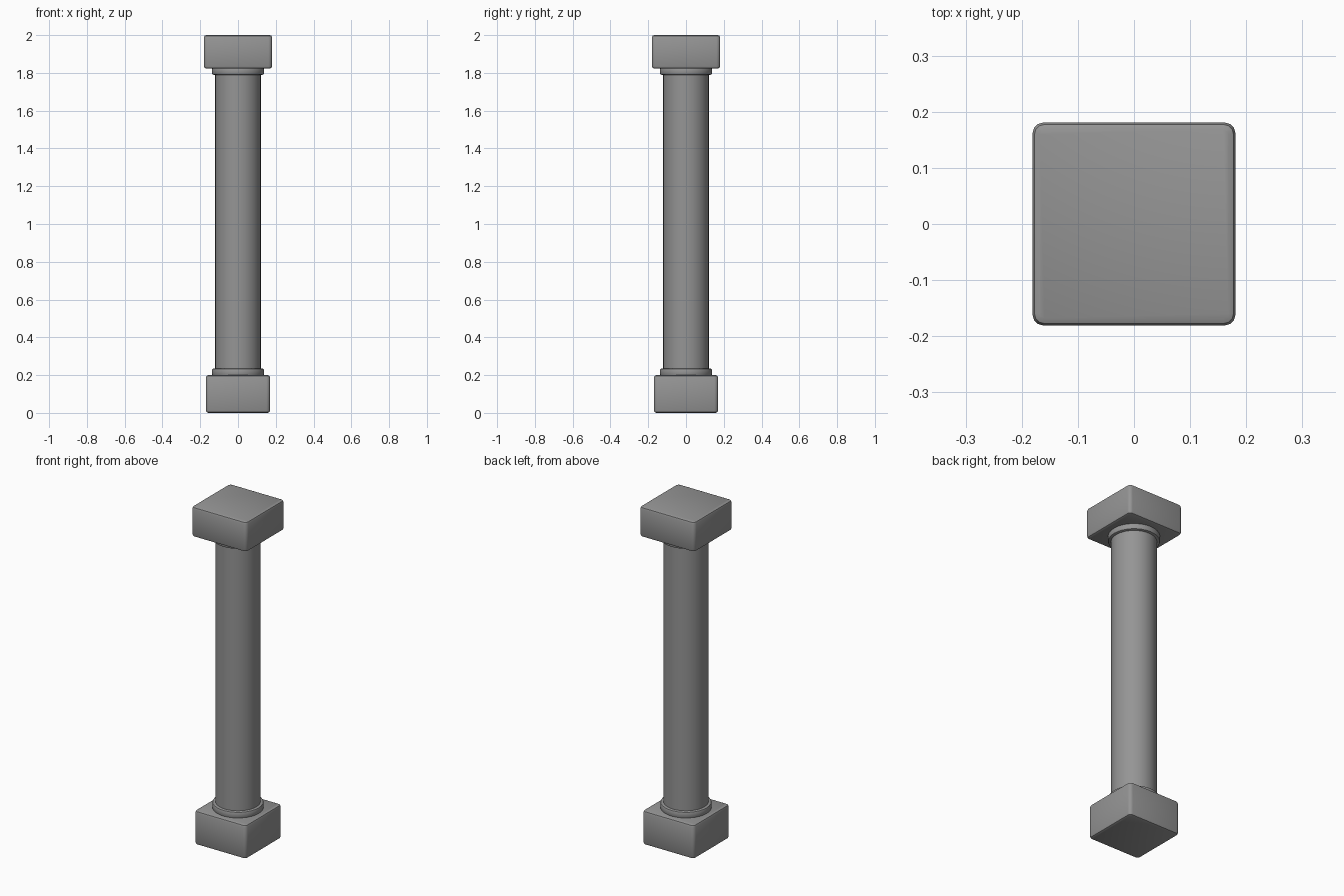
import bpy
import bmesh
import math

cube = bpy.data.objects.get("Cube")
if cube:
    bpy.data.objects.remove(cube, do_unlink=True)

# Single stone colour
stone = bpy.data.materials.new("grey stone")
stone.use_nodes = True
grey = (0.3, 0.3, 0.3, 1.0)
stone.diffuse_color = grey
bsdf = next(n for n in stone.node_tree.nodes if n.type == 'BSDF_PRINCIPLED')
bsdf.inputs["Base Color"].default_value = grey


def finish(name, bm):
    """Turn a bmesh into a smooth-shaded stone object."""
    bmesh.ops.recalc_face_normals(bm, faces=bm.faces)
    mesh = bpy.data.meshes.new(name)
    bm.to_mesh(mesh)
    bm.free()
    mesh.materials.append(stone)
    obj = bpy.data.objects.new(name, mesh)
    bpy.context.collection.objects.link(obj)
    bpy.ops.object.select_all(action='DESELECT')
    obj.select_set(True)
    bpy.context.view_layer.objects.active = obj
    bpy.ops.object.shade_smooth_by_angle(angle=math.radians(35))


def block(name, half, bottom, top):
    """Square block with rounded corners and softened rims."""
    bm = bmesh.new()
    bmesh.ops.create_cube(bm, size=1)
    for v in bm.verts:
        v.co.x *= 2 * half
        v.co.y *= 2 * half
        v.co.z = top if v.co.z > 0 else bottom
    uprights = [e for e in bm.edges
                if abs(e.verts[0].co.z - e.verts[1].co.z) > 0.01]
    bmesh.ops.bevel(bm, geom=uprights, offset=0.02, segments=3,
                    profile=0.5, affect='EDGES')
    rims = [e for e in bm.edges
            if abs(e.verts[0].co.z - e.verts[1].co.z) < 0.001]
    bmesh.ops.bevel(bm, geom=rims, offset=0.013, segments=2,
                    profile=0.5, affect='EDGES')
    finish(name, bm)


def lathe(name, profile, sides=32):
    """Closed turned shape from (radius, height) points."""
    bm = bmesh.new()
    rings = []
    for r, z in profile:
        rings.append([bm.verts.new((r * math.cos(math.tau * i / sides),
                                    r * math.sin(math.tau * i / sides), z))
                      for i in range(sides)])
    for low, high in zip(rings, rings[1:]):
        for i in range(sides):
            j = (i + 1) % sides
            bm.faces.new((low[i], low[j], high[j], high[i]))
    bm.faces.new(rings[0])
    bm.faces.new(rings[-1])
    finish(name, bm)


def collar(name, bottom, top):
    """Thin round moulding with softened edges."""
    r, b = 0.138, 0.008
    lathe(name, [(r - b, bottom), (r - b * 0.3, bottom + b * 0.3),
                 (r, bottom + b), (r, top - b),
                 (r - b * 0.3, top - b * 0.3), (r - b, top)])


# Pedestal, shaft, mouldings and capital
block("base_block", 0.17, 0.0, 0.2)
collar("lower_collar", 0.195, 0.235)
lathe("shaft", [(0.121, 0.19), (0.121, 1.83)])
collar("upper_collar", 1.79, 1.828)
block("capital_block", 0.181, 1.823, 2.0)
